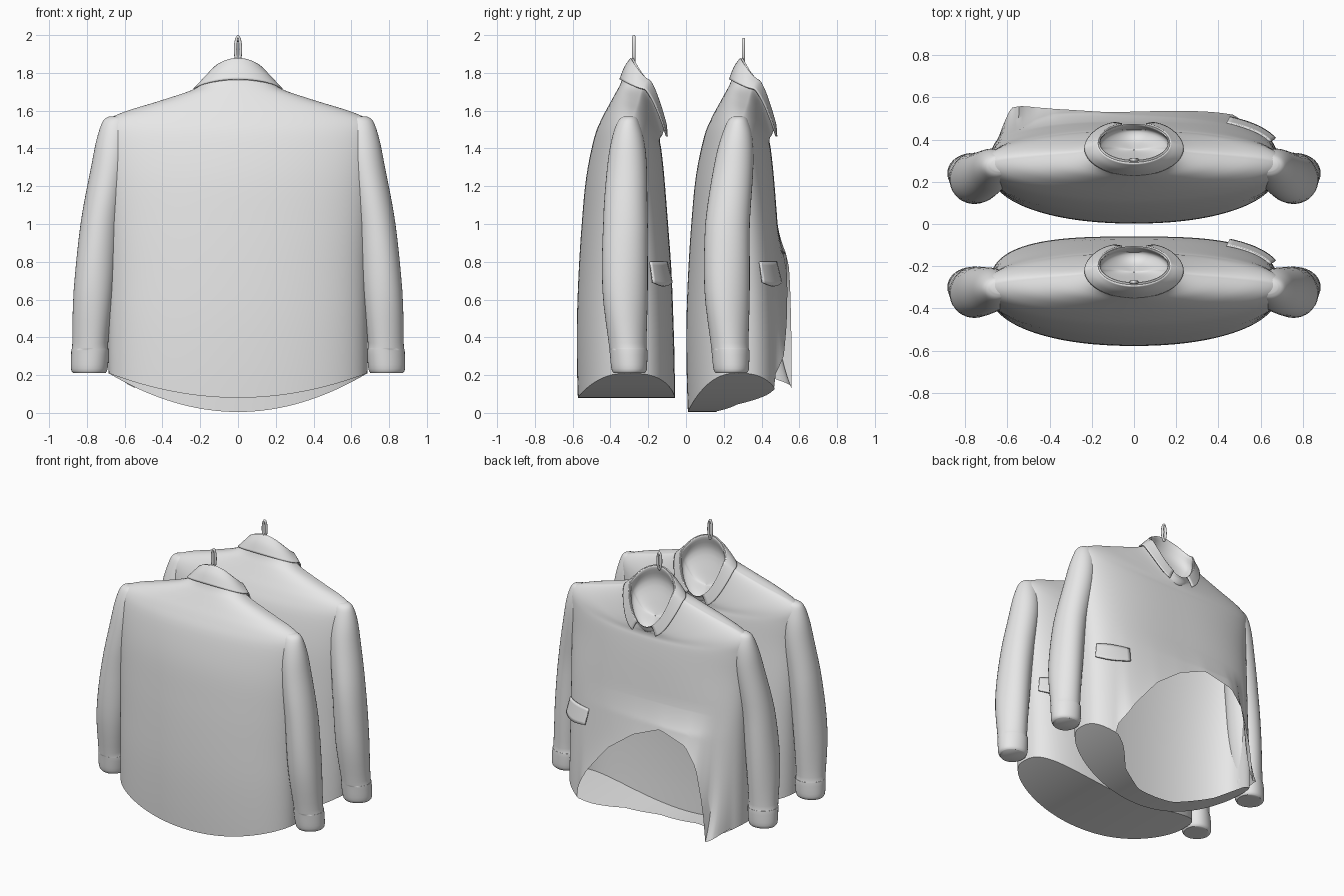
import bpy, bmesh, math

if "Cube" in bpy.data.objects:
    bpy.data.objects.remove(bpy.data.objects["Cube"])

cloth = bpy.data.materials.new("light_grey_cloth")
cloth.diffuse_color = (0.8, 0.8, 0.8, 1)
cloth.use_nodes = True
cloth.node_tree.nodes["Principled BSDF"].inputs["Base Color"].default_value = cloth.diffuse_color


def sample(table, u):
    """Smooth (Catmull-Rom) value of a table of tuples at position u."""
    n = len(table) - 1
    i = max(0, min(n - 1, int(u)))
    t = u - i
    p = [table[max(0, min(n, i + k))] for k in (-1, 0, 1, 2)]
    return [0.5 * (2 * b + (c - a) * t + (2 * a - 5 * b + 4 * c - d) * t * t
                   + (3 * b - a - 3 * c + d) * t ** 3) for a, b, c, d in zip(*p)]


def lerp_points(pts, x):
    """Piecewise linear lookup, clamped at the ends."""
    if x <= pts[0][0]:
        return pts[0][1]
    for (x0, y0), (x1, y1) in zip(pts, pts[1:]):
        if x <= x1:
            return y0 + (y1 - y0) * (x - x0) / (x1 - x0)
    return pts[-1][1]


def loft(name, rows, closed=True, caps=False, thick=0):
    bm = bmesh.new()
    grid = [[bm.verts.new(p) for p in row] for row in rows]
    m = len(rows[0])
    for r0, r1 in zip(grid, grid[1:]):
        for j in range(m if closed else m - 1):
            k = (j + 1) % m
            bm.faces.new((r0[j], r0[k], r1[k], r1[j]))
    if caps:
        bm.faces.new(grid[0])
        bm.faces.new(grid[-1])
    bmesh.ops.remove_doubles(bm, verts=bm.verts, dist=0.0002)
    bmesh.ops.recalc_face_normals(bm, faces=bm.faces)
    me = bpy.data.meshes.new(name)
    bm.to_mesh(me)
    bm.free()
    me.materials.append(cloth)
    ob = bpy.data.objects.new(name, me)
    bpy.context.collection.objects.link(ob)
    if thick:
        mod = ob.modifiers.new("thickness", 'SOLIDIFY')
        mod.thickness = thick
        mod.offset = 0
    bpy.ops.object.select_all(action='DESELECT')
    ob.select_set(True)
    bpy.context.view_layer.objects.active = ob
    bpy.ops.object.shade_smooth_by_angle(angle=math.radians(50))
    return ob


# Torso rings: half width, back y, front y, z at back / side / front, front squareness
TORSO = [
    (.67, -.28, .215, -.25, -.25, -.25, 3),
    (.68, -.29, .22, 0, 0, 0, 3),
    (.685, -.297, .22, .25, .25, .25, 3),
    (.685, -.297, .213, .5, .5, .5, 3),
    (.685, -.288, .203, .75, .75, .75, 2.9),
    (.69, -.272, .185, 1.0, 1.0, 1.0, 2.8),
    (.70, -.248, .165, 1.25, 1.25, 1.25, 2.5),
    (.71, -.205, .15, 1.46, 1.45, 1.39, 2.3),
    (.70, -.165, .143, 1.56, 1.54, 1.43, 2.1),
    (.61, -.125, .143, 1.635, 1.59, 1.45, 2),
    (.44, -.092, .145, 1.695, 1.64, 1.46, 2),
    (.28, -.068, .148, 1.74, 1.69, 1.47, 2),
    (.21, -.05, .152, 1.79, 1.72, 1.48, 2),
    (.188, -.03, .165, 1.84, 1.745, 1.50, 2),
    (.17, -.008, .175, 1.875, 1.76, 1.51, 2),    # collar rim
    (.16, .004, .165, 1.865, 1.75, 1.50, 2),
    (.165, -.02, .145, 1.76, 1.67, 1.46, 2),      # lining inside the neck
    (.09, .02, .10, 1.62, 1.57, 1.47, 2),
    (.002, .05, .054, 1.54, 1.54, 1.54, 2),
]
COLLAR = [(.17, -.01, .178, 1.876, 1.761, 1.51, 2),
          (.197, -.042, .182, 1.83, 1.745, 1.49, 2),
          (.232, -.068, .186, 1.765, 1.715, 1.45, 2)]
# Sleeve stations: z, x, y, half width, half depth
SLEEVE = [(1.57, .63, -.02, .05, .03), (1.545, .645, -.025, .07, .055),
          (1.45, .66, -.03, .088, .085), (1.3, .68, -.04, .098, .105),
          (1.0, .73, -.06, .105, .118), (.65, .763, -.065, .107, .12),
          (.37, .78, -.05, .095, .10), (.33, .78, -.045, .10, .10),
          (.235, .785, -.04, .097, .094), (.21, .785, -.04, .085, .082)]
# Height of the open front hem on the rear jacket
ARCH = [(-.64, .2), (-.58, .15), (-.54, .13), (-.52, .36), (-.46, .64), (-.37, .77),
        (-.16, .83), (.05, .74), (.25, .59), (.42, .38), (.53, .2)]
# How far the underside reaches forward on the rear jacket
UNDER = [(-.63, 1), (-.56, .95), (-.45, .5), (-.2, .28), (.1, .3), (.3, .5), (.45, .85), (.53, 1)]
N = 144


def ring_point(ring, th):
    a, yb, yf, zb, zs, zf, n = ring
    c, s = math.cos(th), math.sin(th)
    fx = math.copysign(min(1, abs(c)) ** .85, c)
    n = n if s > 0 else 2 + .15 * (n - 2)
    fy = max(0, 1 - abs(fx) ** n) ** (1 / n)
    mid, half = (yb + yf) / 2, (yf - yb) / 2
    end = zf if s > 0 else zb
    return [a * fx, mid + math.copysign(half * fy, s), zs + (end - zs) * fy ** 1.4]


def jacket(tag, y0, low, side, opened, loop_top, arm_shift):
    def put(p):
        return (p[0], p[1] + y0, p[2])

    def hem(x):
        return low + (side - low) * min(1, abs(x) / .68) ** 2

    # torso with curved hem, shoulders, standing collar and neck lining
    cols = []
    under = []
    for j in range(N):
        th = 2 * math.pi * j / N
        x = ring_point(TORSO[1], th)[0]
        base = hem(x)
        arch = opened and math.sin(th) > 0 and -.64 < x < .53
        start = lerp_points(ARCH, x) if arch else base
        col = []
        for i in range(25):
            z = start + (1 - start) * i / 24
            p = ring_point(sample(TORSO, 4 * z + 1), th)
            if arch:      # flared lip round the opening
                p[1] += (.03 + .07 * max(0, -x / .58) ** 2) * math.exp(-(z - start) / .22) \
                    * min(1, (.53 - x) / .06, (x + .64) / .06) * min(1, (1 - z) / .15)
            col.append(put(p))
        for i in range(1, 4 * (len(TORSO) - 6) + 1):
            col.append(put(ring_point(sample(TORSO, 5 + i / 4), th)))
        cols.append(col)
        # underside strip running from back hem to front hem
        if j <= N // 2:
            f = ring_point(sample(TORSO, 4 * base + 1), th)
            b = ring_point(sample(TORSO, 4 * base + 1), -th if 0 < j < N // 2 else th)
            reach = lerp_points(UNDER, x) if opened else 1
            under.append([put([b[k] + (f[k] - b[k]) * reach * i / 6 for k in range(3)])
                          for i in range(7)])
    loft(tag + "_torso", list(map(list, zip(*cols))))
    loft(tag + "_underside", under, closed=False)

    # turned-down collar, open at the front
    gap = math.radians(16)
    rows = []
    for i in range(9):
        ring = sample(COLLAR, i / 4)
        row = []
        for j in range(65):
            th = math.pi / 2 + gap + (2 * math.pi - 2 * gap) * j / 64
            p = ring_point(ring, th)
            tip = max(0, math.sin(th)) ** 6 * i / 8
            row.append(put((p[0] * (1 + .25 * tip), p[1], p[2] - .01 * tip)))
        rows.append(row)
    loft(tag + "_collar", rows, closed=False, thick=.01)

    # sleeves with cuffs
    for sgn, word in ((1, "right"), (-1, "left")):
        rows = []
        for i in range(4 * (len(SLEEVE) - 1) + 1):
            z, x, y, rx, ry = sample(SLEEVE, i / 4)
            y += arm_shift * min(1, max(0, (1.5 - z) / .5))
            row = []
            for j in range(36):
                th = 2 * math.pi * j / 36
                fold = 1 + .025 * math.sin(3 * th + 5 * z) * min(1, max(0, 1.5 - z))
                row.append(put((sgn * (x + rx * fold * math.cos(th)),
                                y + ry * fold * math.sin(th), z)))
            rows.append(row)
        loft(f"{tag}_{word}_sleeve", rows, caps=True)

    # pocket flap on the front corner, lower edge standing off the cloth
    rows = []
    for i in range(7):
        z = .80 - .11 * i / 6
        row = []
        for j in range(13):
            th = math.radians(22 + 32 * j / 12)
            p = ring_point(sample(TORSO, 4 * z + 1), th)
            off = .004 + .026 * i / 6
            row.append(put((p[0] + off * math.cos(th), p[1] + off * math.sin(th),
                            z - .02 * i / 6 * math.sin(math.pi * j / 12))))
        rows.append(row)
    loft(tag + "_pocket_flap", rows, closed=False, thick=.01)

    # hanging loop
    h = (loop_top - 1.85) / 2
    rows = []
    for i in range(33):
        t = 2 * math.pi * i / 32
        cx, cz = .013 * math.cos(t), (h - .009) * math.sin(t)
        rows.append([put((cx + .009 * math.cos(q) * math.cos(t), .004 + .009 * math.sin(q),
                          1.85 + h + cz + .009 * math.cos(q) * math.sin(t)))
                     for q in (2 * math.pi * k / 10 for k in range(10))])
    loft(tag + "_hanging_loop", rows)


jacket("closed_jacket", -.28, .08, .21, False, 2.0, .02)
jacket("open_jacket", .30, .005, .21, True, 1.985, -.02)
